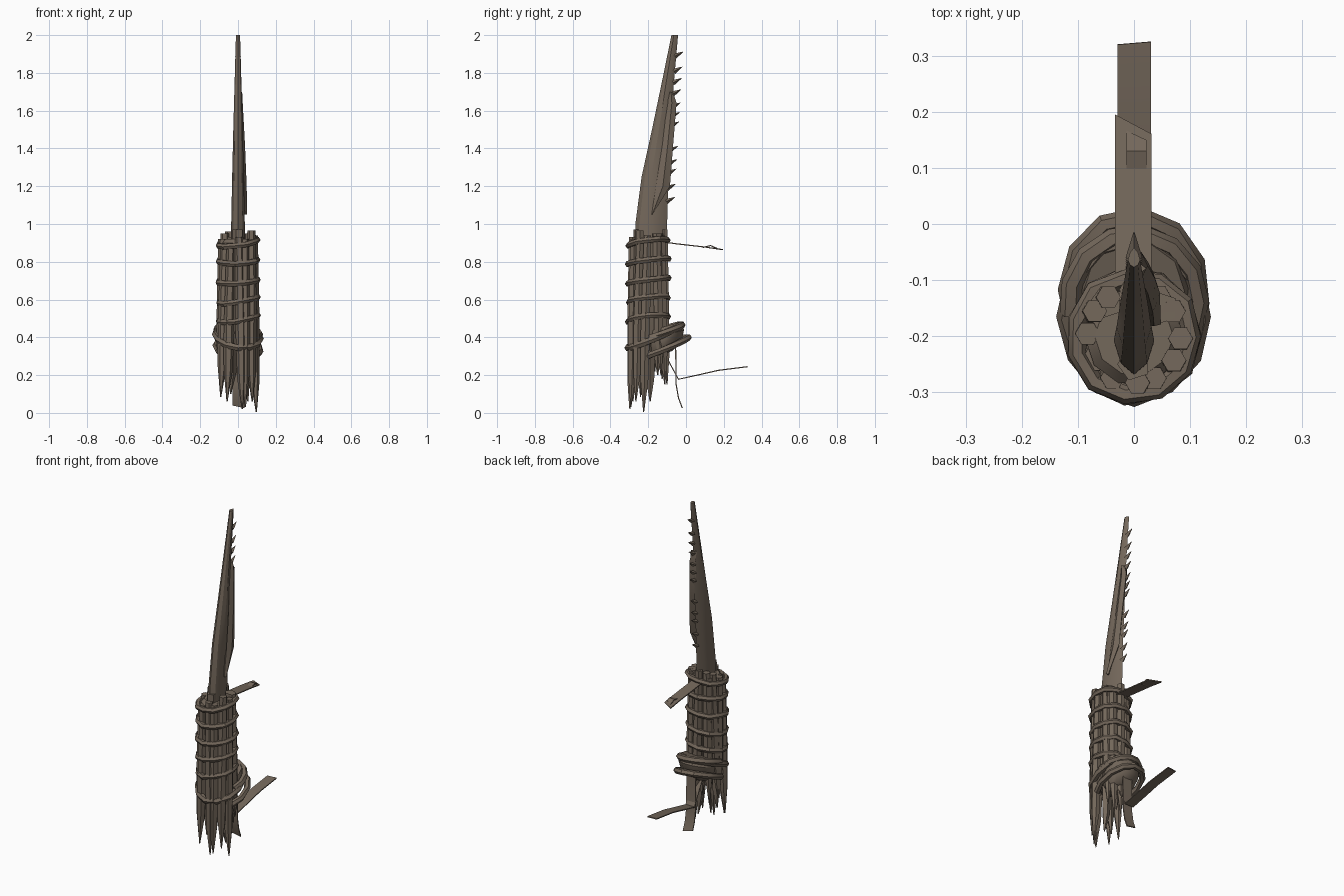
import bpy, bmesh, math, random
from mathutils import Vector

random.seed(4)
if "Cube" in bpy.data.objects:
    bpy.data.objects.remove(bpy.data.objects["Cube"], do_unlink=True)

COLOR = (0.175, 0.138, 0.105, 1)
mat = bpy.data.materials.new("weathered brown")
mat.use_nodes = True
mat.diffuse_color = COLOR
bsdf = mat.node_tree.nodes["Principled BSDF"]
bsdf.inputs["Base Color"].default_value = COLOR
bsdf.inputs["Roughness"].default_value = 0.9
CY = -0.2  # centre of the grip in y


def loft(name, sections, closed=False, smooth=35):
    """Skin a list of equal-length point rings."""
    bm = bmesh.new()
    rings = [[bm.verts.new(p) for p in s] for s in sections]
    n = len(rings[0])
    pairs = list(zip(rings, rings[1:]))
    if closed:
        pairs.append((rings[-1], rings[0]))
    for a, b in pairs:
        for i in range(n):
            j = (i + 1) % n
            bm.faces.new((a[i], a[j], b[j], b[i]))
    if not closed:
        bm.faces.new(rings[0][::-1])
        bm.faces.new(rings[-1])
    bmesh.ops.recalc_face_normals(bm, faces=bm.faces)
    me = bpy.data.meshes.new(name)
    bm.to_mesh(me)
    bm.free()
    me.materials.append(mat)
    ob = bpy.data.objects.new(name, me)
    bpy.context.collection.objects.link(ob)
    bpy.ops.object.select_all(action="DESELECT")
    ob.select_set(True)
    bpy.context.view_layer.objects.active = ob
    bpy.ops.object.shade_smooth_by_angle(angle=math.radians(smooth))
    return ob


def tube(name, path, radii, sides=6, closed=False):
    """Sweep a polygon along a path with a radius at each point."""
    pts = [Vector(p) for p in path]
    n = len(pts)
    sections = []
    for i, p in enumerate(pts):
        a = pts[i - 1] if closed or i else p
        b = pts[(i + 1) % n] if closed or i < n - 1 else p
        t = (b - a).normalized()
        ref = Vector((0, 1, 0)) if abs(t.z) > 0.8 else Vector((0, 0, 1))
        u = t.cross(ref).normalized()
        v = t.cross(u)
        r = radii[i] if isinstance(radii, list) else radii
        sections.append([p + r * (u * math.cos(k * math.tau / sides) + v * math.sin(k * math.tau / sides))
                         for k in range(sides)])
    return loft(name, sections, closed)


def ribbon(name, profile, x0, x1, skew=0.0, thick=0.006):
    """Thin cloth strip following a y-z profile; skew slants its far end."""
    sections = []
    for i, (y, z) in enumerate(profile):
        a, b = profile[max(i - 1, 0)], profile[min(i + 1, len(profile) - 1)]
        d = Vector((0, b[0] - a[0], b[1] - a[1])).normalized()
        nrm = Vector((0, -d.z, d.y)) * thick / 2
        s = d * (skew if i == len(profile) - 1 else 0)
        p, q = Vector((x0, y, z)), Vector((x1, y, z)) - s
        sections.append([p - nrm, q - nrm, q + nrm, p + nrm])
    return loft(name, sections)


def oval(cy, rx, ry, z, slope_x, slope_y, count, start=0, span=360, jitter=0.0):
    """Points on a tilted oval around the grip."""
    full = span == 360
    out = []
    for i in range(count):
        a = math.radians(start + span * i / (count if full else count - 1))
        k = 1 + random.uniform(-jitter, jitter)
        x, y = rx * k * math.cos(a), ry * k * math.sin(a)
        out.append((x, cy + y, z + slope_x * x + slope_y * y + random.uniform(-jitter, jitter) * 0.1))
    return out


# Blade: curved wedge, (z, spine y, edge y, half width)
blade = [(0.7, -0.275, -0.1, 0.036), (1.0, -0.268, -0.1, 0.036), (1.25, -0.235, -0.092, 0.031),
         (1.5, -0.18, -0.078, 0.025), (1.75, -0.128, -0.064, 0.018), (2.0, -0.077, -0.042, 0.011)]
sections = []
for z, s, e, w in blade:
    d = e - s
    half = [(w * 0.65, 0.12), (w, 0.36), (w * 0.65, 0.75)]
    sections.append([(0, s, z)] + [(x, s + d * f, z) for x, f in half] + [(0, e, z)]
                    + [(-x, s + d * f, z) for x, f in half[::-1]])
loft("blade", sections, smooth=30)

# Splinter layered on the right face of the blade
loft("blade_splinter", [
    [(x, a, z), (x + 0.012, (a + b) / 2, z), (x, b, z), (x - 0.025, (a + b) / 2, z)]
    for z, a, b, x in [(1.05, -0.182, -0.176, 0.036), (1.2, -0.16, -0.085, 0.034),
                       (1.42, -0.125, -0.068, 0.025), (1.64, -0.1, -0.05, 0.013), (1.7, -0.088, -0.07, 0.01)]])

# Teeth along the cutting edge
for z in (1.13, 1.2, 1.28, 1.33, 1.4, 1.53, 1.58, 1.63, 1.7, 1.76, 1.82, 1.9):
    y = -0.1 + 0.058 * (z - 1)
    tube("tooth", [(0, y - 0.012, z - 0.012), (0, y + 0.033, z + 0.012)], [0.015, 0.001], 4)

# Grip core
loft("grip_core", [[(r * math.cos(k * math.tau / 10), CY + r * math.sin(k * math.tau / 10), z)
                    for k in range(10)] for z, r in ((0.33, 0.055), (0.45, 0.082), (0.9, 0.088), (0.92, 0.07))])

# Pointed sticks bound around the grip: tip height and top height
tips = [0.005, 0.06, 0.03, 0.02, 0.06, 0.085, 0.2, 0.22, 0.18, 0.15, 0.15, 0.2]
tops = [0.94, 0.965, 0.92, 0.93, 0.9, 0.89, 0.92, 0.95, 0.96, 0.97, 0.94, 0.95]
for i, (tip, top) in enumerate(zip(tips, tops)):
    a = math.radians(-30 * i + random.uniform(-5, 5))
    lean = random.uniform(-0.18, 0.18)
    path = [(r * math.cos(a + lean * f), CY + r * math.sin(a + lean * f), z)
            for r, f, z in ((0.083, 0, top), (0.086, 0.5, 0.65), (0.088, 1, 0.4),
                            (0.093, 1.2, tip + 0.16), (0.1, 1.4, tip))]
    tube("pointed_stick", path, [0.022, 0.026, 0.028, 0.023, 0.003], 6)

# Inner plank ends and short stakes
for x, y, top in ((0.0, -0.25, 0.97), (0.05, -0.15, 0.95), (-0.05, -0.14, 0.93)):
    tube("inner_stake", [(x, y, 0.6), (x, y, top)], 0.03, 5)
for x, y, tip in ((-0.03, -0.24, 0.1), (0.04, -0.19, 0.06), (0.0, -0.15, 0.2)):
    tube("inner_spike", [(x, y, 0.4), (x, y, tip + 0.12), (x * 1.3, y, tip)], [0.025, 0.023, 0.003], 5)

# Rope bindings
for z in (0.9, 0.805, 0.7, 0.6, 0.5):
    tube("rope_binding", oval(CY, 0.105, 0.106, z, random.uniform(0.04, 0.16), 0.13, 11, jitter=0.03),
         0.0165, 6, closed=True)

# Wad of binding at the rear of the grip, with loose loops around it
loft("rear_wad", [oval(cy, rx, ry, z, 0, 0.3, 10) for cy, rx, ry, z in
                  ((-0.13, 0.06, 0.06, 0.31), (-0.115, 0.09, 0.095, 0.35),
                   (-0.11, 0.105, 0.105, 0.41), (-0.12, 0.09, 0.09, 0.455))])
tube("slanted_loop", oval(-0.165, 0.118, 0.14, 0.405, -0.1, 0.43, 12, jitter=0.02), 0.019, 6, closed=True)
tube("upper_loop", oval(-0.14, 0.115, 0.12, 0.425, -0.1, 0.35, 9, -25, 215), 0.019, 6)
tube("lower_loop", oval(-0.12, 0.118, 0.133, 0.345, -0.1, 0.42, 9, -40, 250), 0.018, 6)

# Loose cloth strips
ribbon("upper_strip", [(-0.12, 0.905), (-0.05, 0.895), (0.1, 0.878), (0.195, 0.864)], -0.034, 0.031, 0.035)
ribbon("upper_strip_fold", [(0.09, 0.876), (0.13, 0.886), (0.165, 0.87)], -0.013, 0.022, 0.018)
ribbon("lower_strip", [(-0.12, 0.32), (-0.09, 0.27), (-0.04, 0.178), (0.06, 0.2), (0.17, 0.225), (0.32, 0.244)],
       -0.029, 0.03, -0.005)
ribbon("hanging_strip", [(-0.055, 0.36), (-0.052, 0.15), (-0.04, 0.08), (-0.025, 0.04)], -0.028, 0.034, -0.015)
